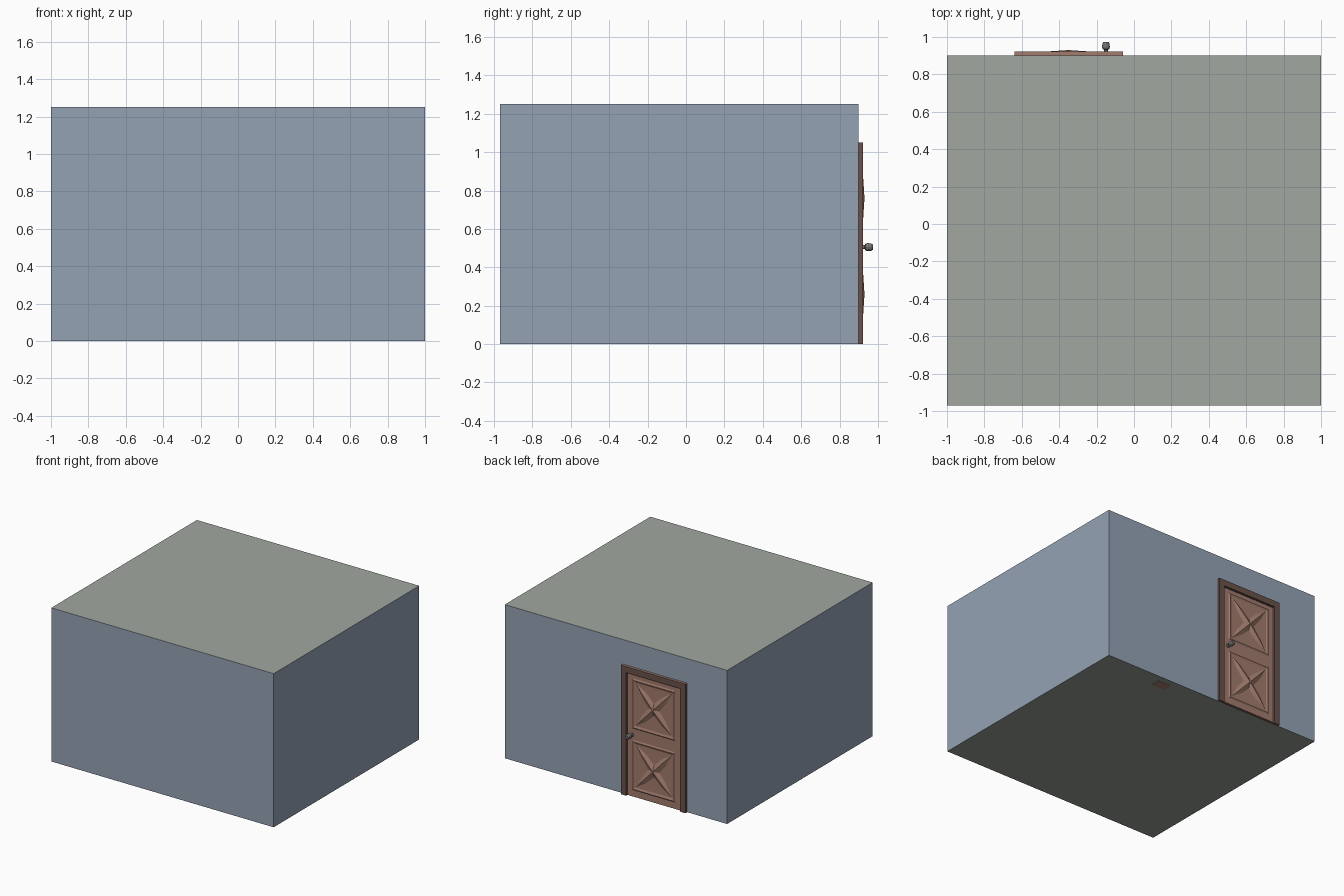
import bpy, bmesh, math
from mathutils import Matrix

if "Cube" in bpy.data.objects:
    bpy.data.objects.remove(bpy.data.objects["Cube"])


def material(name, r, g, b):
    lin = [((c / 255 + 0.055) / 1.055) ** 2.4 for c in (r, g, b)]
    m = bpy.data.materials.new(name)
    m.diffuse_color = (*lin, 1)
    m.use_nodes = True
    m.node_tree.nodes["Principled BSDF"].inputs["Base Color"].default_value = m.diffuse_color
    return m


WALL = material("blue_grey_wall", 149, 162, 181)
CEIL = material("ceiling_grey", 161, 167, 161)
FLOOR = material("floor_grey", 150, 155, 146)
WOOD = material("door_wood", 162, 124, 110)
TRIM = material("dark_trim", 106, 82, 74)
METAL = material("knob_metal", 116, 113, 110)


def finish(name, bm, *mats):
    bmesh.ops.recalc_face_normals(bm, faces=bm.faces)
    me = bpy.data.meshes.new(name)
    bm.to_mesh(me)
    bm.free()
    ob = bpy.data.objects.new(name, me)
    bpy.context.collection.objects.link(ob)
    for m in mats:
        me.materials.append(m)
    return ob


def add_box(bm, x0, x1, y0, y1, z0, z1):
    mat = Matrix.Translation(((x0 + x1) / 2, (y0 + y1) / 2, (z0 + z1) / 2)) \
        @ Matrix.Diagonal((x1 - x0, y1 - y0, z1 - z0, 1))
    bmesh.ops.create_cube(bm, size=1, matrix=mat)


# Room shell: walls, ceiling and floor coloured by direction
bm = bmesh.new()
add_box(bm, -1, 1, -0.97, 0.90, 0.001, 1.25)
room = finish("room", bm, WALL, CEIL, FLOOR)
for p in room.data.polygons:
    p.material_index = 1 if p.normal.z > 0.5 else 2 if p.normal.z < -0.5 else 0

# Small wooden plate showing through the underside of the floor
bm = bmesh.new()
add_box(bm, 0.35, 0.475, 0.77, 0.85, 0, 0.004)
finish("floor_plate", bm, WOOD)

# Door frame: two posts and a head, with a wood-coloured top
CX = -0.35
bm = bmesh.new()
for s in (-1, 1):
    a, b = sorted((CX + s * 0.29, CX + s * 0.243))
    add_box(bm, a, b, 0.899, 0.921, 0, 1.0)
add_box(bm, CX - 0.29, CX + 0.29, 0.899, 0.921, 1.0, 1.05)
frame = finish("door_frame", bm, TRIM, WOOD)
for p in frame.data.polygons:
    p.material_index = 1 if p.normal.z > 0.5 else 0

# Dark backing that reads as the gap around the door
bm = bmesh.new()
add_box(bm, CX - 0.244, CX + 0.244, 0.899, 0.903, 0, 1.001)
finish("door_gap", bm, TRIM)

# Door slab
bm = bmesh.new()
add_box(bm, CX - 0.237, CX + 0.237, 0.90, 0.911, 0.008, 0.993)
finish("door", bm, WOOD)


# Raised rim and tapered cross on each half of the door
def panel(name, cz):
    bm = bmesh.new()
    hw, hh, y = 0.195, 0.205, 0.9105
    rings = []
    for inset, lift in ((0, 0), (0.012, 0.007), (0.03, 0)):
        w, h = hw - inset, hh - inset
        rings.append([bm.verts.new((CX + sx * w, y + lift, cz + sz * h))
                      for sx, sz in ((-1, -1), (1, -1), (1, 1), (-1, 1))])
    for r0, r1 in zip(rings, rings[1:]):
        for i in range(4):
            j = (i + 1) % 4
            bm.faces.new((r0[i], r0[j], r1[j], r1[i]))
    # eight-pointed outline of a cross with leaf-shaped arms
    w, h = hw - 0.03, hh - 0.03
    apex = bm.verts.new((CX, 0.930, cz))
    for sx, sz in ((-1, -1), (1, -1), (1, 1), (-1, 1)):
        def v(px, py, pz):
            return bm.verts.new((CX + sx * px, py, cz + sz * pz))
        tip = v(w, y, h)
        ridge = v(w * 0.62, 0.923, h * 0.62)
        for px, pz, nx, nz in ((w * 0.66, h * 0.42, 0.05, 0), (w * 0.42, h * 0.66, 0, 0.05)):
            side, notch = v(px, y, pz), v(nx, y, nz)
            bm.faces.new((apex, ridge, side))
            bm.faces.new((apex, side, notch))
            bm.faces.new((ridge, tip, side))
    bmesh.ops.remove_doubles(bm, verts=bm.verts, dist=0.0001)
    ob = finish(name, bm, WOOD)
    # keep every open relief face pointing out of the door
    bm = bmesh.new()
    bm.from_mesh(ob.data)
    bm.normal_update()
    bmesh.ops.reverse_faces(bm, faces=[f for f in bm.faces if f.normal.y < 0])
    bm.to_mesh(ob.data)
    bm.free()


panel("upper_panel", 0.76)
panel("lower_panel", 0.26)

# Door knob: turned profile (radius, y) around the y axis
profile = [(0.018, 0.910), (0.018, 0.918), (0.010, 0.922), (0.010, 0.931),
           (0.018, 0.935), (0.021, 0.945), (0.019, 0.965), (0.014, 0.974)]
bm = bmesh.new()
N = 12
rings = [[bm.verts.new((-0.15 + r * math.cos(2 * math.pi * i / N), y,
                        0.505 + r * math.sin(2 * math.pi * i / N)))
          for i in range(N)] for r, y in profile]
for r0, r1 in zip(rings, rings[1:]):
    for i in range(N):
        j = (i + 1) % N
        bm.faces.new((r0[i], r0[j], r1[j], r1[i]))
bm.faces.new(rings[0])
bm.faces.new(rings[-1])
finish("door_knob", bm, METAL)
